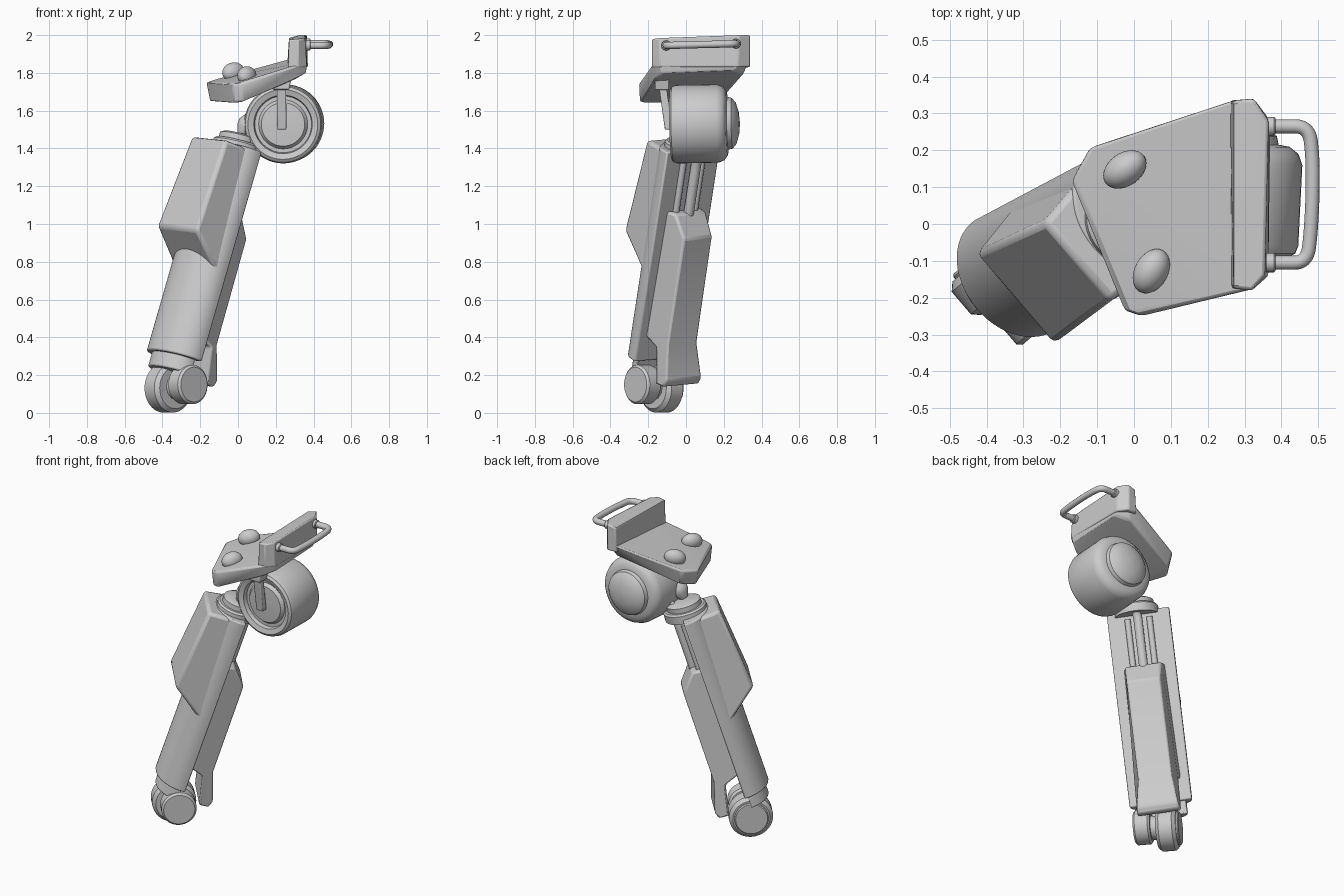
import bpy, bmesh, math
from mathutils import Vector, Matrix

if "Cube" in bpy.data.objects:
    bpy.data.objects.remove(bpy.data.objects["Cube"])

# Leaning frame of the shin: X = outer side, Y = rear, Z = along the limb
O = Vector((-0.325, -0.14, 0.29))
D = Vector((0.273, 0.145, 0.951)).normalized()
L = Vector((0.667, -0.745, 0))
L = (L - L.dot(D) * D).normalized()
B = D.cross(L)
SHIN = Matrix((L, B, D)).transposed().to_4x4()
SHIN.translation = O


def shin(x, y, z):
    return SHIN @ Vector((x, y, z))


def finish(name, bm, matrix=None, bevel=0.0, angle=35):
    if matrix:
        bm.transform(matrix)
    bmesh.ops.recalc_face_normals(bm, faces=bm.faces)
    for f in bm.faces:
        f.smooth = True
    me = bpy.data.meshes.new(name)
    bm.to_mesh(me)
    bm.free()
    me.set_sharp_from_angle(angle=math.radians(angle))
    ob = bpy.data.objects.new(name, me)
    bpy.context.collection.objects.link(ob)
    if bevel:
        m = ob.modifiers.new("bevel", 'BEVEL')
        m.width, m.segments = bevel, 2
        m.limit_method, m.angle_limit = 'ANGLE', math.radians(28)
    return ob


def hull(name, pts, bevel=0.012):
    bm = bmesh.new()
    vs = [bm.verts.new(p) for p in pts]
    r = bmesh.ops.convex_hull(bm, input=vs)
    junk = {v for v in r["geom_interior"] + r["geom_unused"] if isinstance(v, bmesh.types.BMVert)}
    bmesh.ops.delete(bm, geom=list(junk), context='VERTS')
    bmesh.ops.dissolve_limit(bm, angle_limit=math.radians(6), verts=bm.verts, edges=bm.edges)
    return finish(name, bm, bevel=bevel)


def prism(name, profile, bevel=0.012):
    """Closed (rear, along, half width) profile, spanned across the shin."""
    bm = bmesh.new()
    a, b = [[bm.verts.new((s * w, y, z)) for y, z, w in profile] for s in (-1, 1)]
    bm.faces.new(a)
    bm.faces.new(b)
    for i in range(len(a)):
        j = (i + 1) % len(a)
        bm.faces.new((a[i], a[j], b[j], b[i]))
    return finish(name, bm, SHIN, bevel)


def lathe(name, profile, centre, axis, n=40):
    """Spin (radius, height) points around an axis."""
    bm = bmesh.new()
    rings = []
    for r, h in profile:
        rings.append([bm.verts.new((r * math.cos(k * math.tau / n), r * math.sin(k * math.tau / n), h))
                      for k in range(n)])
    for p, q in zip(rings, rings[1:]):
        for k in range(n):
            bm.faces.new((p[k], p[(k + 1) % n], q[(k + 1) % n], q[k]))
    bm.faces.new(rings[0])
    bm.faces.new(rings[-1])
    rot = Vector(axis).to_track_quat('Z', 'Y').to_matrix().to_4x4()
    return finish(name, bm, Matrix.Translation(centre) @ rot)


def disc(name, r, half, centre, axis, c=0.012):
    return lathe(name, [(r - c, -half), (r, -half + c), (r, half - c), (r - c, half)], centre, axis)


def tube(name, pts, r, order=2):
    cu = bpy.data.curves.new(name, 'CURVE')
    cu.dimensions = '3D'
    cu.bevel_depth, cu.bevel_resolution, cu.use_fill_caps = r, 4, True
    sp = cu.splines.new('NURBS')
    sp.points.add(len(pts) - 1)
    for p, co in zip(sp.points, pts):
        p.co = (*co, 1)
    sp.order_u, sp.use_endpoint_u, sp.resolution_u = order, True, 8
    ob = bpy.data.objects.new(name, cu)
    bpy.context.collection.objects.link(ob)


def half_round(name, w, depth, z0, z1, back=0.0, bevel=0.008):
    """D-shaped shell: round in front, flat at the rear."""
    bm = bmesh.new()
    n = 28
    sec = [(w * math.cos(math.pi * k / n), -depth * math.sin(math.pi * k / n)) for k in range(n + 1)]
    sec = [(w, back)] + sec + [(-w, back)]
    f = bm.faces.new([bm.verts.new((x, y, z0)) for x, y in sec])
    ext = bmesh.ops.extrude_face_region(bm, geom=[f])
    top = [v for v in ext["geom"] if isinstance(v, bmesh.types.BMVert)]
    bmesh.ops.translate(bm, verts=top, vec=(0, 0, z1 - z0))
    return finish(name, bm, SHIN, bevel)


# Shin shell and its narrower neck
half_round("shin_shell", 0.185, 0.145, 0.0, 1.165, 0.02)
half_round("lower_neck", 0.15, 0.12, -0.08, 0.05, 0.0)

# Knee pad block on the front of the shin
prism("knee_pad", [(-0.205, 1.16, 0.14), (-0.247, 0.645, 0.163), (-0.02, 0.46, 0.175), (-0.02, 1.16, 0.165)], 0.018)

# Calf block with the flared heel
prism("calf_block", [(0.0, 0.83, 0.125), (0.07, 0.83, 0.105), (0.158, 0.72, 0.1), (0.16, 0.13, 0.105),
                     (0.215, -0.05, 0.125), (0.2, -0.09, 0.125), (0.14, -0.09, 0.13), (0.1, 0.1, 0.13),
                     (0.0, 0.14, 0.135)])

# Rails and piston on the rear of the shin
for s in (-1, 1):
    tube("rear_rail", [shin(s * 0.065, 0.025, 0.78), shin(s * 0.065, 0.025, 1.12)], 0.018)
tube("piston_rod", [shin(0, 0.055, 0.75), shin(0, 0.055, 1.14), (0.17, 0.07, 1.5)], 0.027)

# Stepped collar and linkage to the upper wheel
lathe("top_collar", [(0.13, 0), (0.13, 0.05), (0.12, 0.06), (0.105, 0.06), (0.105, 0.09), (0.085, 0.1)],
      shin(0.01, -0.01, 1.14), D + B * -0.05)
lathe("link_cone", [(0.025, -0.07), (0.05, -0.03), (0.055, 0.0), (0.04, 0.04), (0.012, 0.07)],
      (0.055, 0.0, 1.53), (0.5, 0.1, 0.8))
for dx in (-0.035, 0.035):
    tube("link_rod", [shin(dx, 0.0, 1.15), Vector((0.2, 0.07, 1.55)) + L * dx], 0.018)

# Upper wheel with recessed front and domed rear
lathe("upper_wheel", [(0.02, -0.14), (0.115, -0.135), (0.13, -0.115), (0.15, -0.115), (0.155, -0.14),
                      (0.185, -0.15), (0.2, -0.14), (0.207, -0.12), (0.207, 0.1), (0.195, 0.13),
                      (0.17, 0.148), (0.14, 0.152), (0.134, 0.175), (0.11, 0.195), (0.06, 0.21), (0.01, 0.215)],
      (0.245, 0.07, 1.53), (0.05, 1, 0.02), 48)

# Bracket between plate and wheel
hull("bracket_block", [(x, y, z) for y in (-0.165, -0.09) for x, z in
                       ((0.16, 1.78), (0.29, 1.8), (0.185, 1.71), (0.27, 1.71))], 0.006)
hull("bracket_strut", [(x, y + dy, z) for x0, x1, y, z in ((0.205, 0.255, -0.125, 1.74), (0.208, 0.256, -0.092, 1.5))
                       for x in (x0, x1) for dy in (-0.02, 0.02)], 0.006)

# Tilted top plate
hull("top_plate", [
    (-0.17, 0.12, 1.75), (-0.12, 0.21, 1.765), (0.27, 0.34, 1.875), (0.325, 0.34, 1.885), (0.37, 0.28, 1.89),
    (0.365, -0.14, 1.86), (0.32, -0.18, 1.845), (0.02, -0.25, 1.745), (-0.025, -0.235, 1.74),
    (-0.15, 0.12, 1.65), (-0.1, 0.19, 1.665), (0.28, 0.3, 1.79), (0.36, 0.26, 1.815),
    (0.36, -0.13, 1.8), (0.3, -0.165, 1.765), (0.02, -0.245, 1.645), (-0.02, -0.225, 1.64)])
# Raised rear wall
hull("rear_wall", [(0.26, 0.335, 1.83), (0.27, 0.335, 1.985), (0.325, 0.34, 2.0), (0.325, 0.34, 1.83),
                   (0.365, 0.28, 2.0), (0.37, 0.28, 1.83), (0.355, -0.14, 1.985), (0.365, -0.14, 1.83),
                   (0.32, -0.18, 1.98), (0.32, -0.18, 1.83), (0.27, -0.175, 1.975), (0.265, -0.175, 1.82)], 0.008)

# Pull handle with end collars
tube("handle", [(0.35, 0.265, 1.955), (0.4, 0.265, 1.955), (0.475, 0.265, 1.955), (0.485, 0.18, 1.952),
                (0.485, 0.08, 1.95), (0.48, -0.02, 1.947), (0.47, -0.105, 1.945), (0.4, -0.105, 1.945),
                (0.345, -0.105, 1.945)], 0.019, 3)
for y, z in ((0.265, 1.955), (-0.105, 1.945)):
    disc("handle_collar", 0.026, 0.014, (0.37, y, z), (1, 0, 0), 0.004)

# Rounded pads on the plate
for co, yaw in (((-0.025, 0.148, 1.805), 35), ((0.047, -0.128, 1.785), 60)):
    bm = bmesh.new()
    bmesh.ops.create_uvsphere(bm, u_segments=28, v_segments=16, radius=1)
    m = (Matrix.Translation(co) @ Matrix.Rotation(math.radians(-16), 4, 'Y')
         @ Matrix.Rotation(math.radians(yaw), 4, 'Z') @ Matrix.Diagonal((0.065, 0.045, 0.05, 1)))
    finish("plate_pad", bm, m)

# Lower joint: roller, outer hub, far cap
AX = Vector((0.65, -0.76, 0))
hub = Vector((-0.37, -0.13, 0.132))
disc("lower_roller", 0.13, 0.06, hub, AX, 0.02)
disc("outer_hub", 0.104, 0.05, (-0.265, -0.23, 0.15), AX)
disc("far_cap", 0.1, 0.012, hub - AX * 0.062, AX, 0.006)
tube("joint_axle", [hub, (-0.26, -0.23, 0.15)], 0.07)
